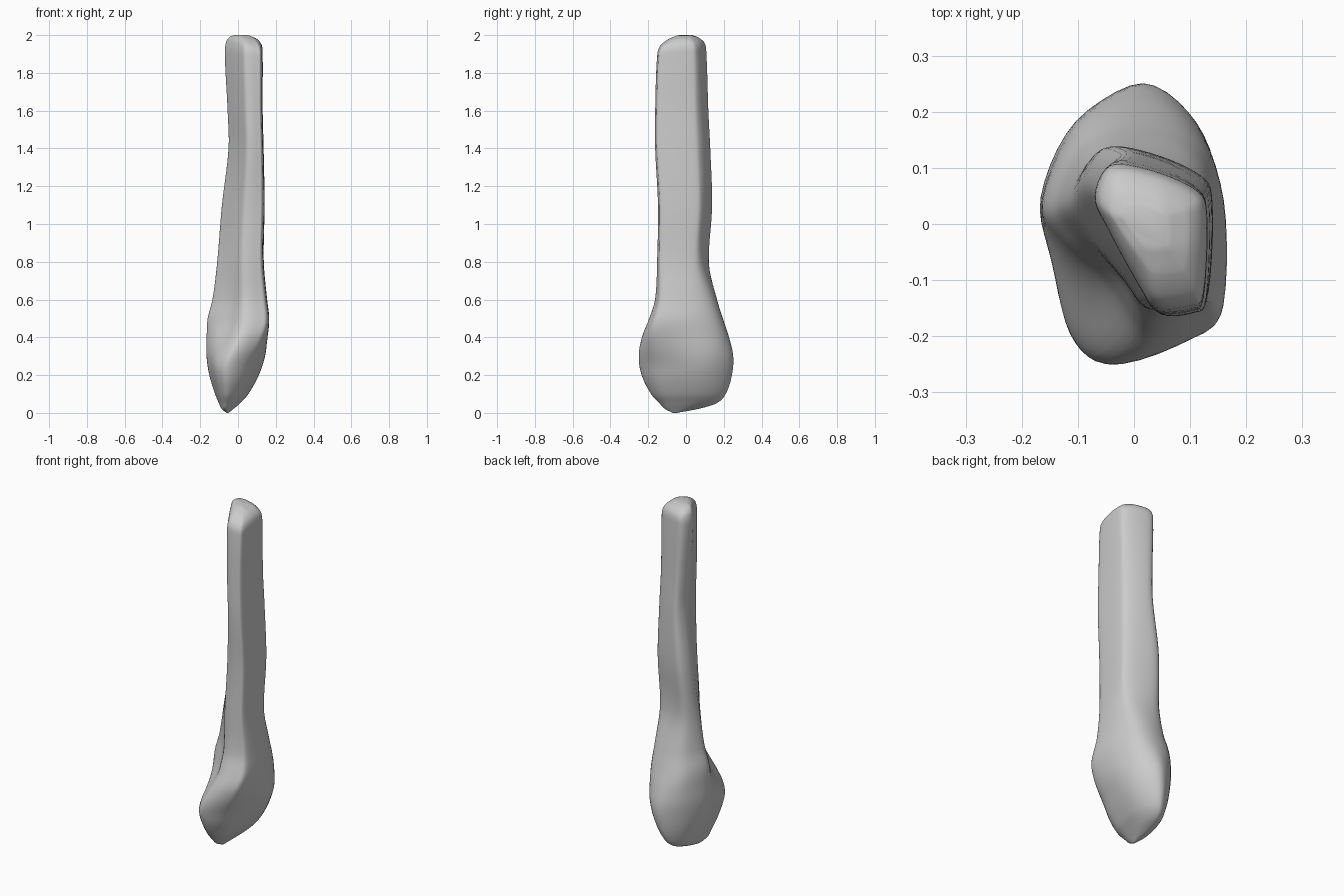
import bpy
import bmesh
from math import pi

cube = bpy.data.objects.get("Cube")
if cube:
    bpy.data.objects.remove(cube, do_unlink=True)

# Outlines in a unit box, from the back right corner round to the front ridge
SHAFT = [(0, .78), (.14, 1), (.5, .97), (.9, .83), (1, .65),
         (.97, .1), (.85, .01), (.55, 0), (.4, .15), (.12, .55)]
FLARE = [(0, .6), (.2, .92), (.55, 1), (.85, .9), (1, .6),
         (1, .13), (.87, .03), (.57, 0), (.36, .23), (.1, .42)]
FOOT = [(0, .6), (.2, .85), (.6, 1), (.9, .85), (1, .6),
        (.85, .25), (.65, .08), (.35, 0), (.15, .1), (.05, .35)]

# Height, then the box of the section: low x, high x, low y, high y
LEVELS = [
    (0, -.06, -.05, -.07, -.05),
    (.02, -.085, -.025, -.11, .06),
    (.05, -.1, .01, -.14, .16),
    (.1, -.12, .055, -.185, .21),
    (.2, -.15, .11, -.235, .243),
    (.3, -.165, .143, -.25, .25),
    (.4, -.165, .155, -.23, .228),
    (.5, -.16, .16, -.19, .195),
    (.6, -.135, .15, -.16, .165),
    (.8, -.11, .135, -.15, .12),
    (1.1, -.085, .14, -.145, .135),
    (1.4, -.05, .135, -.16, .125),
    (1.6, -.055, .13, -.16, .115),
    (1.9, -.07, .13, -.15, .105),
    (1.96, -.064, .125, -.135, .095),
    (1.99, -.045, .1, -.09, .06),
    (2, -.02, .06, -.04, .03),
]


def smooth(t):
    t = min(max(t, 0), 1)
    return t * t * (3 - 2 * t)


def mix(a, b, t):
    return [(p[0] + (q[0] - p[0]) * t, p[1] + (q[1] - p[1]) * t) for p, q in zip(a, b)]


def outline(z):
    if z > .5:
        return mix(FLARE, SHAFT, smooth((z - .5) / .45))
    return mix(FOOT, FLARE, smooth((z - .22) / .28))


def hermite(a, b, da, db, t):
    s = smooth(t)
    return a + (b - a) * s + da * t * (1 - t) ** 2 - db * t * t * (1 - t)


def slope(i, k):
    lo, hi = LEVELS[max(i - 1, 0)], LEVELS[min(i + 1, len(LEVELS) - 1)]
    return (hi[k] - lo[k]) / (hi[0] - lo[0])


def closed_curve(pts, steps):
    # Rounded closed curve through the outline points
    n, out = len(pts), []
    for i in range(n):
        p, a, b, q = (pts[(i + j) % n] for j in (-1, 0, 1, 2))
        for s in range(steps):
            out.append([hermite(a[k], b[k], (b[k] - p[k]) * .5, (q[k] - a[k]) * .5, s / steps)
                        for k in (0, 1)])
    return out


def add_ring(bm, z, box):
    x0, x1, y0, y1 = box
    ring = []
    for u, v in closed_curve(outline(z), 5):
        x, y = x0 + (x1 - x0) * u, y0 + (y1 - y0) * v
        # The cut end slopes down towards the left and the front
        drop = smooth((z - 1.8) / .2) * (max(x - .05, 0) * .2 + max(-y - .04, 0) * .2)
        ring.append(bm.verts.new((x, y, z - drop)))
    return ring


# Loft the sections into one closed body
bm = bmesh.new()
rings = []
for i in range(len(LEVELS) - 1):
    a, b = LEVELS[i], LEVELS[i + 1]
    h = b[0] - a[0]
    for s in range(5):
        t = s / 5
        box = [hermite(a[k], b[k], slope(i, k) * h, slope(i + 1, k) * h, t) for k in range(1, 5)]
        rings.append(add_ring(bm, a[0] + h * t, box))
rings.append(add_ring(bm, LEVELS[-1][0], LEVELS[-1][1:]))
for low, high in zip(rings, rings[1:]):
    for i in range(len(low)):
        j = (i + 1) % len(low)
        bm.faces.new((low[i], low[j], high[j], high[i]))
bm.faces.new(rings[0])
bm.faces.new(rings[-1])
bmesh.ops.recalc_face_normals(bm, faces=bm.faces)

mesh = bpy.data.meshes.new("bone")
bm.to_mesh(mesh)
bm.free()
bone = bpy.data.objects.new("bone", mesh)
bpy.context.collection.objects.link(bone)

# Plain grey
grey = bpy.data.materials.new("bone grey")
grey.use_nodes = True
colour = (.6, .6, .6, 1)
grey.diffuse_color = colour
grey.node_tree.nodes["Principled BSDF"].inputs["Base Color"].default_value = colour
mesh.materials.append(grey)

bpy.context.view_layer.objects.active = bone
bone.select_set(True)
bpy.ops.object.shade_smooth_by_angle(angle=pi / 3)
